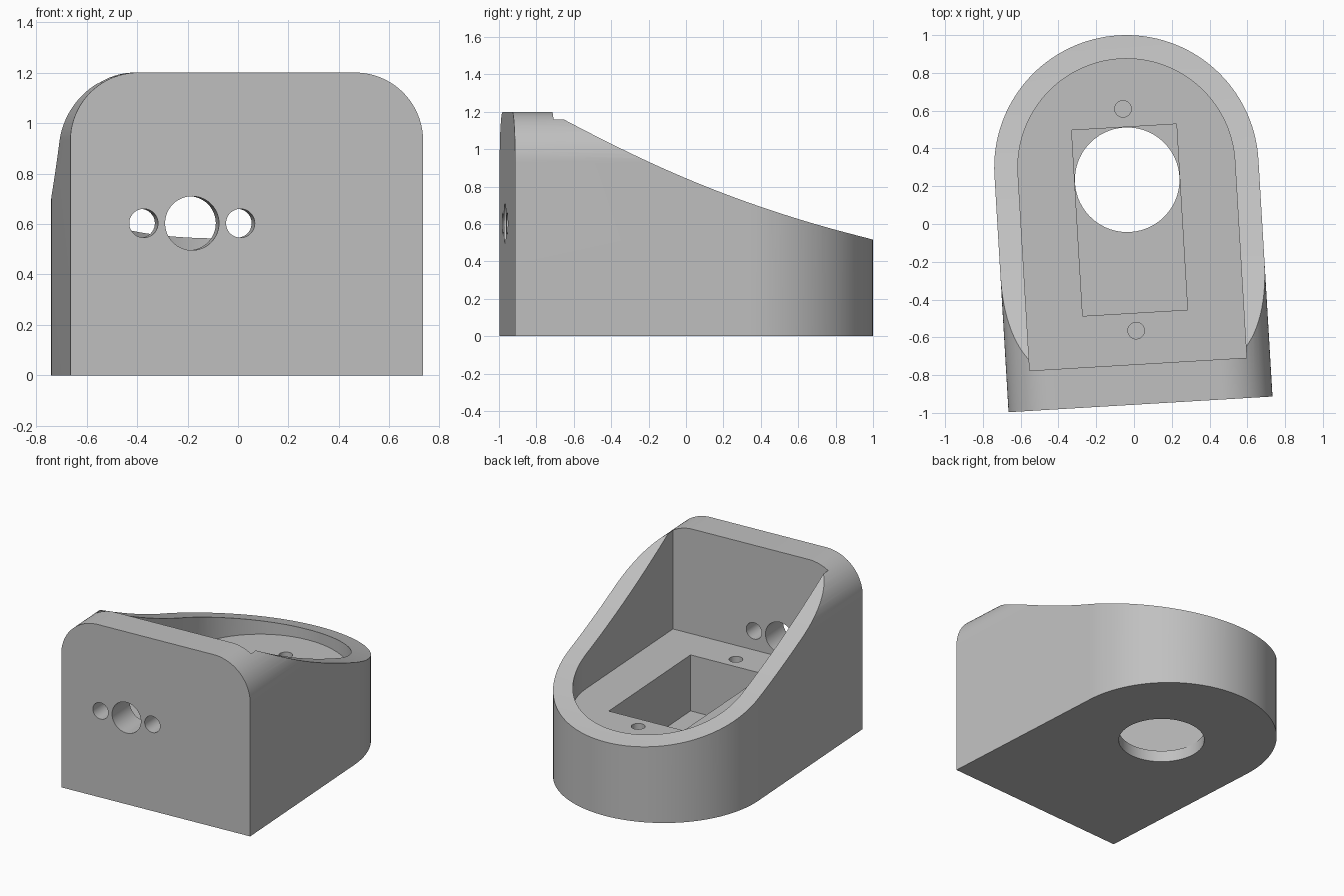
import bpy, bmesh
from math import sin, cos, pi, radians
from mathutils import Vector

if "Cube" in bpy.data.objects:
    bpy.data.objects.remove(bpy.data.objects["Cube"], do_unlink=True)

HALF, WALL = 0.70, 0.125          # outer half width, side wall thickness
FRONT, PLATE = -1.257, -1.044     # outer and inner face of the front plate
TOP, FLOOR, BASE = 1.2, 0.47, 0.08
CORNER = 0.27

grey = bpy.data.materials.new("light_grey")
grey.use_nodes = True
colour = (0.53, 0.53, 0.53, 1)
grey.diffuse_color = colour
grey.node_tree.nodes["Principled BSDF"].inputs["Base Color"].default_value = colour


def arc(cx, cy, r, start, end, n):
    return [(cx + r * cos(start + (end - start) * i / n),
             cy + r * sin(start + (end - start) * i / n)) for i in range(n + 1)]


def circle(cx, cy, r, n=48):
    return arc(cx, cy, r, 0, 2 * pi, n)[:-1]


def prism(name, outline, axis, low, high):
    """Extrude a 2D outline along an axis between two levels."""
    place = {"x": lambda a, b, t: (t, a, b),
             "y": lambda a, b, t: (a, t, b),
             "z": lambda a, b, t: (a, b, t)}[axis]
    bm = bmesh.new()
    face = bm.faces.new([bm.verts.new(place(a, b, low)) for a, b in outline])
    ext = bmesh.ops.extrude_face_region(bm, geom=[face])
    verts = [v for v in ext["geom"] if isinstance(v, bmesh.types.BMVert)]
    bmesh.ops.translate(bm, verts=verts, vec=Vector(place(0, 0, high - low)))
    bmesh.ops.recalc_face_normals(bm, faces=bm.faces)
    mesh = bpy.data.meshes.new(name)
    bm.to_mesh(mesh)
    bm.free()
    mesh.materials.append(grey)
    obj = bpy.data.objects.new(name, mesh)
    bpy.context.collection.objects.link(obj)
    return obj


def cut(body, cutter):
    mod = body.modifiers.new("cut", "BOOLEAN")
    mod.operation = "DIFFERENCE"
    mod.solver = "EXACT"
    mod.object = cutter
    bpy.context.view_layer.objects.active = body
    bpy.ops.object.modifier_apply(modifier=mod.name)
    bpy.data.objects.remove(cutter, do_unlink=True)


def d_shape(r, front):
    return [(-r, front), (r, front)] + arc(0, 0, r, 0, pi, 64)


# Outer body with a rounded back
body = prism("housing", d_shape(HALF, FRONT), "z", 0, TOP)

# Rounded upper side edges
for side in (1, -1):
    pts = arc(HALF - CORNER, TOP - CORNER, CORNER, 0, pi / 2, 20)
    pts += [(HALF - CORNER, TOP + 0.1), (HALF + 0.1, TOP + 0.1), (HALF + 0.1, TOP - CORNER)]
    cut(body, prism("edge_cutter", [(side * a, b) for a, b in pts], "y", FRONT - 0.1, 0))

# Sweeping rim that falls towards the back
start, end, steps = PLATE + 0.001, 0.8, 32
rim = [start + (end - start) * i / steps for i in range(steps + 1)]
rim = [(v, 0.712 - 0.352 * v + 0.101 * v * v) for v in rim]
cut(body, prism("rim_cutter", rim + [(end, 1.5), (start, 1.5)], "x", -1, 1))

# Main cavity, rectangular pocket and round opening in the base
cut(body, prism("cavity", d_shape(HALF - WALL, PLATE), "z", FLOOR, 1.6))
w = 0.278
cut(body, prism("pocket", [(-w, -0.772), (w, -0.772), (w, 0.213), (-w, 0.213)], "z", BASE, 0.6))
cut(body, prism("base_opening", circle(0, -0.066, w - 0.001, 64), "z", -0.1, BASE + 0.1))

# Blind screw holes in the floor
for v in (0.31, -0.866):
    cut(body, prism("screw_hole", circle(0, v, 0.044, 32), "z", FLOOR - 0.3, FLOOR + 0.1))

# Three holes through the front plate
for offset, r in ((-0.192, 0.057), (0, 0.107), (0.192, 0.057)):
    cut(body, prism("plate_hole", circle(-0.217 + offset, 0.603, r), "y", FRONT - 0.1, PLATE + 0.1))

# Slightly turned placement and smooth curved walls
body.location = (-0.04, 0.30, 0)
body.rotation_euler = (0, 0, radians(3.4))
bpy.ops.object.select_all(action="DESELECT")
body.select_set(True)
bpy.context.view_layer.objects.active = body
bpy.ops.object.shade_smooth_by_angle(angle=radians(30))
